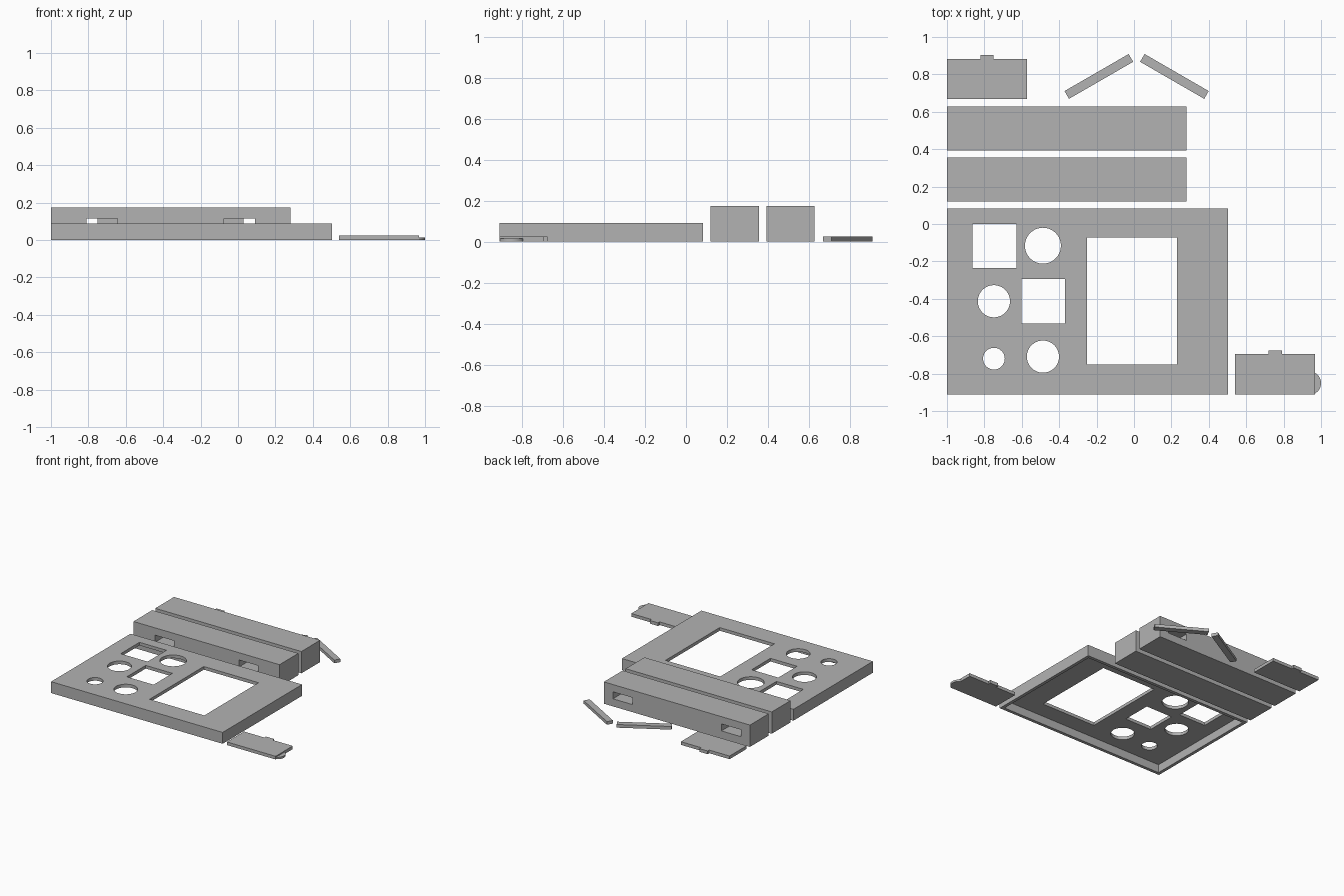
import bpy, bmesh, math

if "Cube" in bpy.data.objects:
    bpy.data.objects.remove(bpy.data.objects["Cube"])

gray = bpy.data.materials.new("plain gray")
gray.diffuse_color = (0.45, 0.45, 0.45, 1)
gray.use_nodes = True
gray.node_tree.nodes["Principled BSDF"].inputs["Base Color"].default_value = gray.diffuse_color


def prism(name, points, z0, z1):
    """Flat outline (counter-clockwise) extruded from z0 to z1."""
    bm = bmesh.new()
    face = bm.faces.new([bm.verts.new((x, y, z0)) for x, y in points])
    top = bmesh.ops.extrude_face_region(bm, geom=[face])["geom"]
    bmesh.ops.translate(bm, vec=(0, 0, z1 - z0),
                        verts=[v for v in top if isinstance(v, bmesh.types.BMVert)])
    bmesh.ops.recalc_face_normals(bm, faces=bm.faces)
    mesh = bpy.data.meshes.new(name)
    bm.to_mesh(mesh)
    bm.free()
    mesh.materials.append(gray)
    obj = bpy.data.objects.new(name, mesh)
    bpy.context.collection.objects.link(obj)
    return obj


def rect(x0, x1, y0, y1):
    return [(x0, y0), (x1, y0), (x1, y1), (x0, y1)]


def circle(cx, cy, r, n=64):
    return [(cx + r * math.cos(math.tau * i / n), cy + r * math.sin(math.tau * i / n))
            for i in range(n)]


def smooth(obj):
    bpy.ops.object.select_all(action='DESELECT')
    obj.select_set(True)
    bpy.context.view_layer.objects.active = obj
    bpy.ops.object.shade_smooth_by_angle(angle=math.radians(30))


def cut(obj, outline, z0, z1):
    """Subtract an extruded outline from obj."""
    cutter = prism("cutter", outline, z0, z1)
    cutter.hide_render = True
    mod = obj.modifiers.new("cut", 'BOOLEAN')
    mod.operation, mod.solver, mod.object = 'DIFFERENCE', 'EXACT', cutter
    bpy.context.view_layer.objects.active = obj
    bpy.ops.object.modifier_apply(modifier=mod.name)
    bpy.data.objects.remove(cutter)


T = 0.025  # sheet thickness

# Front panel: shallow tray, open underneath, with windows and round holes
X0, X1, Y0, Y1 = -1.0, 0.503, -0.911, 0.083
panel = prism("front_panel", rect(X0, X1, Y0, Y1), 0, 0.09)
cut(panel, rect(X0 + T, X1 - T, Y0 + T, Y1 - T), -0.1, 0.09 - T)
holes = [rect(-0.25, 0.23, -0.75, -0.071),
         rect(-0.864, -0.628, -0.235, 0.001),
         rect(-0.602, -0.368, -0.531, -0.295),
         circle(-0.487, -0.116, 0.096),
         circle(-0.749, -0.413, 0.086),
         circle(-0.487, -0.709, 0.086),
         circle(-0.749, -0.720, 0.058)]
for outline in holes:
    cut(panel, outline, 0.03, 0.2)
smooth(panel)

# Two long blocks, each with a mirrored pair of through slots
MID = -0.36
for name, y0, near, far in (("front_block", 0.12, 0.285, 0.45),
                            ("back_block", 0.393, 0.39, 0.56)):
    y1 = y0 + 0.235
    block = prism(name, rect(-1.0, 0.28, y0, y1), 0, 0.173)
    for a, b in ((MID - far, MID - near), (MID + near, MID + far)):
        cut(block, rect(a, b, y0 - 0.01, y1 + 0.01), 0.06, 0.115)


# Small plates with a tab on the back edge
def tab_plate(name, x0, y0):
    w, d, a, b, t = 0.427, 0.215, 0.178, 0.25, 0.02
    outline = [(0, 0), (w, 0), (w, d), (b, d), (b, d + t), (a, d + t), (a, d), (0, d)]
    return prism(name, [(x0 + x, y0 + y) for x, y in outline], 0, T)


tab_plate("left_plate", -1.0, 0.668)
tab_plate("right_plate", 0.54, -0.911)

# Rounded lug on the side of the right plate
R, CX, CY = 0.063, 0.937, -0.851
half = math.acos((0.967 - CX) / R)
lug = prism("plate_lug", [(CX + R * math.cos(a), CY + R * math.sin(a))
                          for a in (half * (i / 8 - 1) for i in range(17))], 0, 0.015)
smooth(lug)

# Two loose sticks, leaning towards each other
for name, cx, side in (("left_stick", -0.188, 1), ("right_stick", 0.216, -1)):
    stick = prism(name, rect(-0.198, 0.198, -0.024, 0.024), 0, T)
    stick.location = (cx, 0.789, 0)
    stick.rotation_euler.z = side * math.radians(30)
